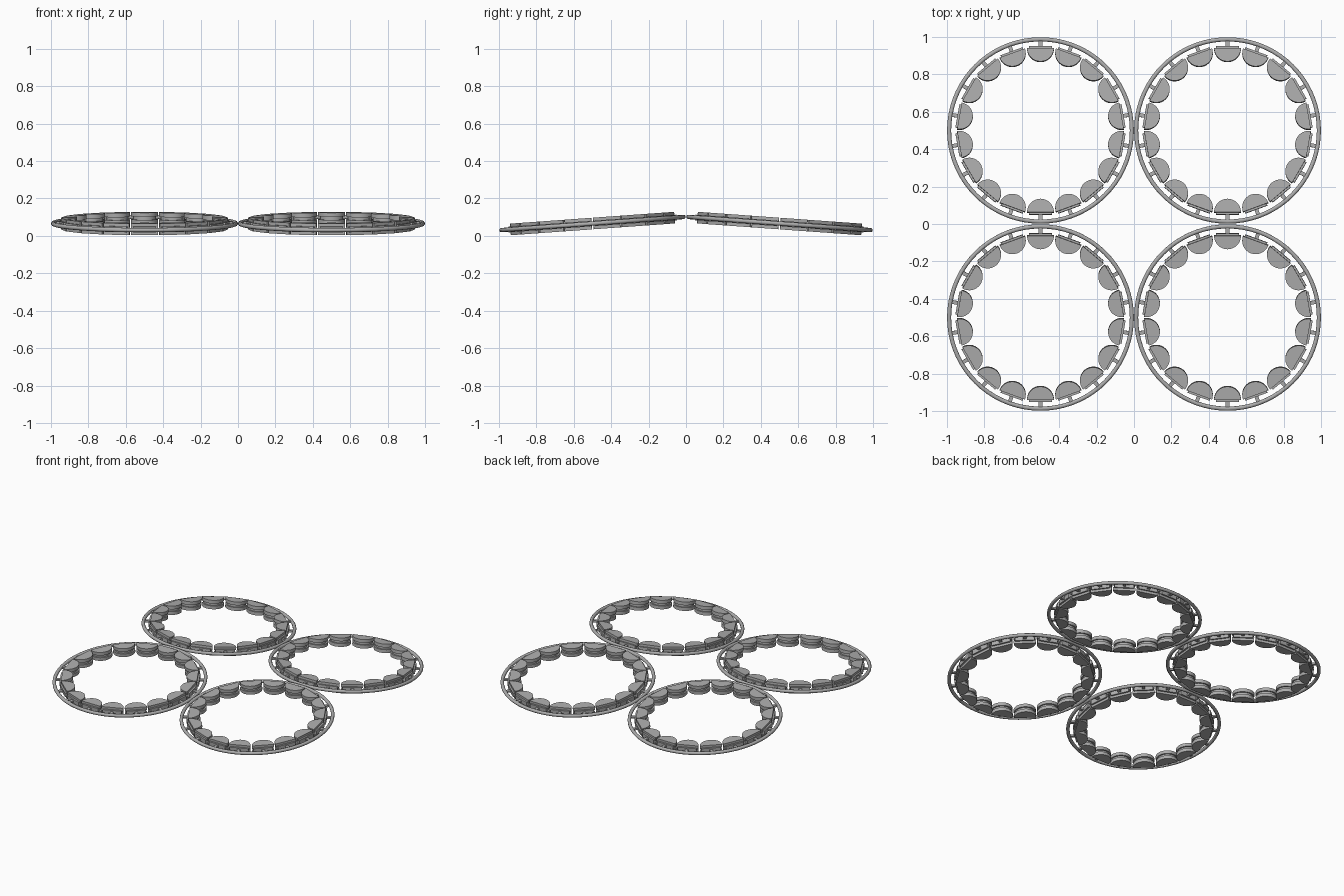
import bpy, bmesh, math
from mathutils import Matrix, Vector

cube = bpy.data.objects.get("Cube")
if cube:
    bpy.data.objects.remove(cube, do_unlink=True)

PODS = 18
TILT = math.atan(0.072)

grey = bpy.data.materials.new("grey metal")
grey.use_nodes = True
grey.diffuse_color = (0.42, 0.42, 0.42, 1)
grey.node_tree.nodes["Principled BSDF"].inputs["Base Color"].default_value = grey.diffuse_color


def box(bm, size, centre):
    m = Matrix.Translation(centre) @ Matrix.Diagonal((*size, 1))
    bmesh.ops.create_cube(bm, size=1, matrix=m)


def half_disc(bm, radius, z0, z1, back, steps=16):
    """Half cylinder bulging towards the ring centre (-y)."""
    arc = [math.pi * i / steps for i in range(steps + 1)]
    face = bm.faces.new([bm.verts.new((-radius * math.cos(a), back - radius * math.sin(a), z0)) for a in arc])
    new = bmesh.ops.extrude_face_region(bm, geom=[face])["geom"]
    bmesh.ops.translate(bm, verts=[v for v in new if isinstance(v, bmesh.types.BMVert)], vec=(0, 0, z1 - z0))


def mesh_from(bm, name):
    bmesh.ops.recalc_face_normals(bm, faces=bm.faces)
    mesh = bpy.data.meshes.new(name)
    bm.to_mesh(mesh)
    bm.free()
    mesh.materials.append(grey)
    return mesh


def ring_of_pods(name, build):
    """Build one part at the +y side, then repeat it around the ring."""
    bm = bmesh.new()
    build(bm)
    geom = bm.verts[:] + bm.edges[:] + bm.faces[:]
    for i in range(1, PODS):
        new = bmesh.ops.duplicate(bm, geom=geom)["geom"]
        bmesh.ops.rotate(bm, verts=[v for v in new if isinstance(v, bmesh.types.BMVert)],
                         cent=(0, 0, 0), matrix=Matrix.Rotation(math.tau * i / PODS, 3, 'Z'))
    return mesh_from(bm, name)


# Half round pods: two thick discs around a recessed core
def pods(bm):
    half_disc(bm, 0.072, 0.008, 0.031, 0.44)
    half_disc(bm, 0.072, -0.031, -0.008, 0.44)
    half_disc(bm, 0.062, -0.008, 0.008, 0.44)


# Back plate and stem of each pod
def brackets(bm):
    box(bm, (0.125, 0.026, 0.03), (0, 0.438, 0))
    box(bm, (0.02, 0.034, 0.012), (0, 0.464, 0))


# Round hoop swept from a circular section
def hoop_mesh():
    bm = bmesh.new()
    bmesh.ops.create_circle(bm, segments=10, radius=0.0115,
                            matrix=Matrix.Translation((0.4885, 0, 0)) @ Matrix.Rotation(math.pi / 2, 4, 'X'))
    bmesh.ops.spin(bm, geom=bm.verts[:] + bm.edges[:], cent=(0, 0, 0), axis=(0, 0, 1),
                   angle=math.tau, steps=72, use_merge=True)
    bmesh.ops.remove_doubles(bm, verts=bm.verts, dist=0.0001)
    return mesh_from(bm, "hoop")


parts = {"hoop": hoop_mesh(), "pods": ring_of_pods("pods", pods),
         "brackets": ring_of_pods("brackets", brackets)}

# Four hoops, sloping down away from the middle
for front, sy in (("front", -1), ("back", 1)):
    for side, sx in (("right", -1), ("left", 1)):
        place = Matrix.Translation(Vector((sx * 0.5, sy * 0.5, 0.066))) @ Matrix.Rotation(-sy * TILT, 4, 'X')
        for part, mesh in parts.items():
            obj = bpy.data.objects.new(f"{front}_{side}_{part}", mesh)
            obj.matrix_world = place
            bpy.context.collection.objects.link(obj)
            bpy.ops.object.select_all(action='DESELECT')
            bpy.context.view_layer.objects.active = obj
            obj.select_set(True)
            if sx == -1 and sy == -1:
                bpy.ops.object.shade_smooth_by_angle(angle=math.radians(40))
